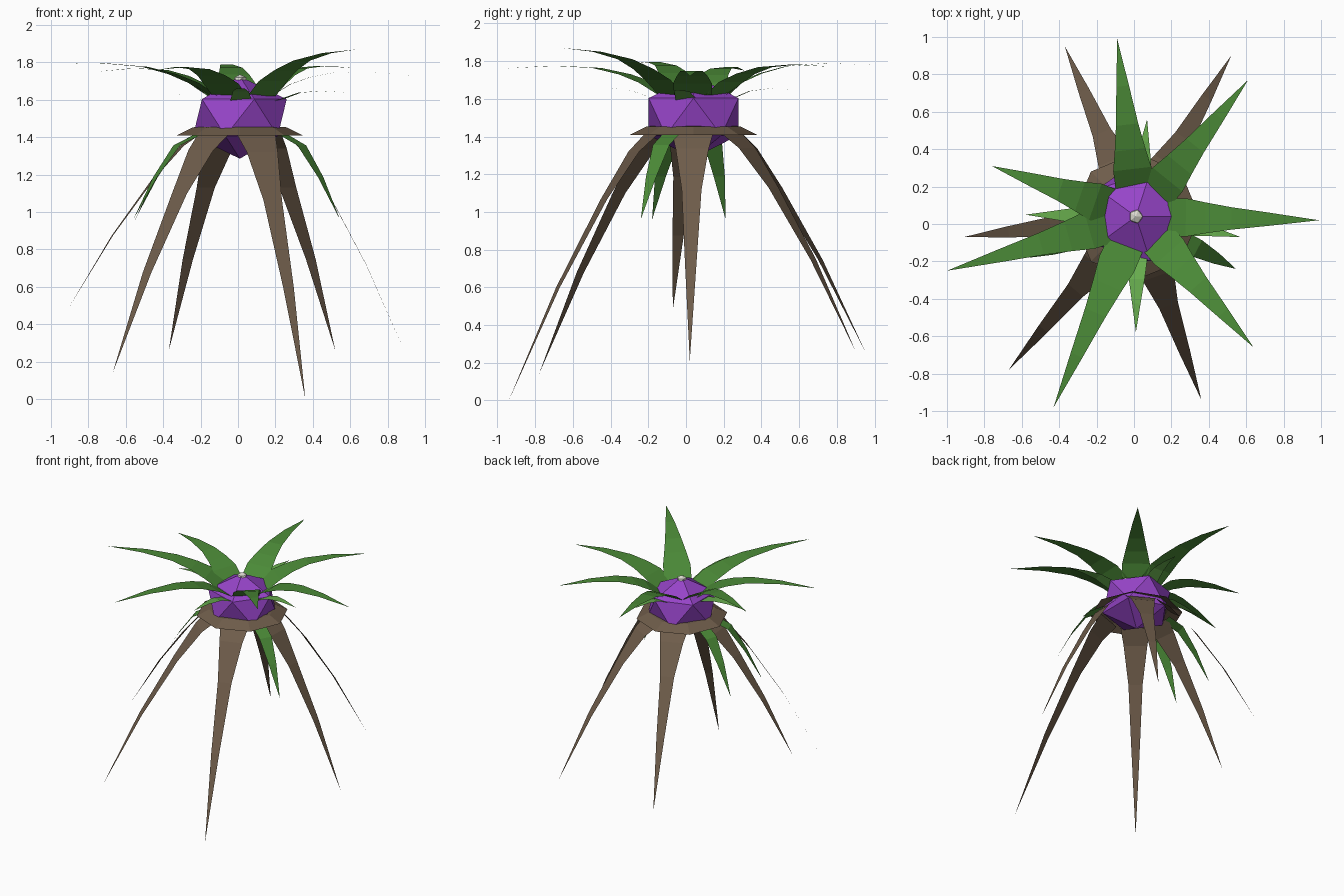
import bpy, bmesh, math
from mathutils import Vector

if "Cube" in bpy.data.objects:
    bpy.data.objects.remove(bpy.data.objects["Cube"])

CX, CY = 0.02, 0.04   # plant axis


def material(name, r, g, b):
    lin = [((c / 255 + 0.055) / 1.055) ** 2.4 for c in (r, g, b)]
    m = bpy.data.materials.new(name)
    m.diffuse_color = (*lin, 1)
    m.use_nodes = True
    m.node_tree.nodes["Principled BSDF"].inputs["Base Color"].default_value = m.diffuse_color
    return m


purple = material("purple", 150, 68, 200)
green = material("leaf green", 75, 138, 55)
light = material("light green", 104, 174, 78)
brown = material("root brown", 110, 92, 74)
white = material("pale tip", 218, 216, 206)


def finish(bm, name, mat):
    me = bpy.data.meshes.new(name)
    bm.to_mesh(me)
    bm.free()
    me.materials.append(mat)
    ob = bpy.data.objects.new(name, me)
    bpy.context.collection.objects.link(ob)
    return ob


def blade(name, mat, tip, r0, z0, profile):
    """Flat tapering blade from radius r0, height z0 out to tip.
    profile rows: fraction outward, fraction of height change, added arch, width."""
    axis = Vector((CX, CY, 0))
    flat = Vector((tip[0], tip[1], 0)) - axis
    reach = flat.length
    out = flat.normalized()
    side = Vector((-out.y, out.x, 0))
    bm = bmesh.new()
    prev = None
    for f, h, arch, w in profile:
        p = axis + out * (r0 + (reach - r0) * f)
        p.z = z0 + (tip[2] - z0) * h + arch
        if w:
            row = [bm.verts.new(p + side * w / 2), bm.verts.new(p - side * w / 2)]
        else:
            row = [bm.verts.new(p)]
        if prev:
            bm.faces.new([prev[0], prev[1]] + row[::-1])
        prev = row
    bmesh.ops.recalc_face_normals(bm, faces=bm.faces)
    if sum(f.normal.z for f in bm.faces) < 0:
        bmesh.ops.reverse_faces(bm, faces=bm.faces)
    return finish(bm, name, mat)


# Faceted bulb
bm = bmesh.new()
bmesh.ops.create_icosphere(bm, subdivisions=1, radius=1)
for v in bm.verts:
    v.co = Vector((CX - 0.01 + v.co.x * 0.28, CY + v.co.y * 0.28, 1.505 + v.co.z * 0.22))
finish(bm, "bulb", purple)

# Pale tip on top of the bulb
bm = bmesh.new()
bmesh.ops.create_icosphere(bm, subdivisions=1, radius=0.04)
bmesh.ops.scale(bm, verts=bm.verts, vec=(1, 1, 0.75))
bmesh.ops.translate(bm, verts=bm.verts, vec=(CX - 0.01, CY, 1.706))
finish(bm, "bulb_tip", white)

# Open collar around the bulb
bm = bmesh.new()
n = 8
rings = []
for r, z in ((0.225, 1.455), (0.25, 1.453), (0.34, 1.408)):
    rings.append([bm.verts.new((0.01 + r * math.cos(2 * math.pi * i / n), CY + r * math.sin(2 * math.pi * i / n), z))
                  for i in range(n)])
for a, b in zip(rings, rings[1:]):
    for i in range(n):
        j = (i + 1) % n
        bm.faces.new((a[i], b[i], b[j], a[j]))
finish(bm, "root_collar", brown)

# Arching roots
ROOT = ((0, 0, 0, 0.22), (0.13, 0.07, 0, 0.175), (0.34, 0.25, 0, 0.105), (0.66, 0.58, 0, 0.06), (1, 1, 0, 0))
for i, tip in enumerate([(-0.37, 0.95, 0.26), (0.52, 0.90, 0.26), (-0.91, -0.07, 0.48),
                         (-0.67, -0.78, 0.14), (0.36, -0.94, 0.0), (0.91, 0.02, 0.21)]):
    blade(f"root_{i + 1}", brown, tip, 0.23, 1.42, ROOT)

# Large crown leaves
LEAF = ((0, 0, 0, 0.20), (0.12, 0.12, 0.05, 0.205), (0.25, 0.25, 0.075, 0.165),
        (0.42, 0.42, 0.085, 0.12), (0.68, 0.68, 0.06, 0.068), (1, 1, 0, 0))
for i, tip in enumerate([(-0.09, 0.99, 1.78), (0.61, 0.77, 1.77), (0.99, 0.02, 1.72), (0.64, -0.66, 1.87),
                         (-0.43, -0.98, 1.76), (-1.0, -0.25, 1.79), (-0.76, 0.31, 1.75)]):
    blade(f"crown_leaf_{i + 1}", green, tip, 0.16, 1.62, LEAF)

# Small pale leaves beneath the crown
SMALL = ((0, 0, 0, 0.12), (0.35, 0.35, 0.03, 0.085), (0.65, 0.65, 0.025, 0.045), (1, 1, 0, 0))
for i, tip in enumerate([(0.07, 0.56, 1.65), (-0.58, 0.05, 1.61), (0.01, -0.58, 1.66), (0.57, -0.07, 1.64)]):
    blade(f"small_leaf_{i + 1}", light, tip, 0.18, 1.59, SMALL)

# Drooping leaves under the collar
DROOP = ((0, 0, 0, 0.10), (0.33, 0.13, 0, 0.10), (0.66, 0.5, 0, 0.062), (1, 1, 0, 0))
for i, tip in enumerate([(0.545, -0.24, 0.96), (-0.56, -0.18, 0.96), (-0.55, 0.21, 0.96)]):
    blade(f"drooping_leaf_{i + 1}", green, tip, 0.25, 1.415, DROOP)
